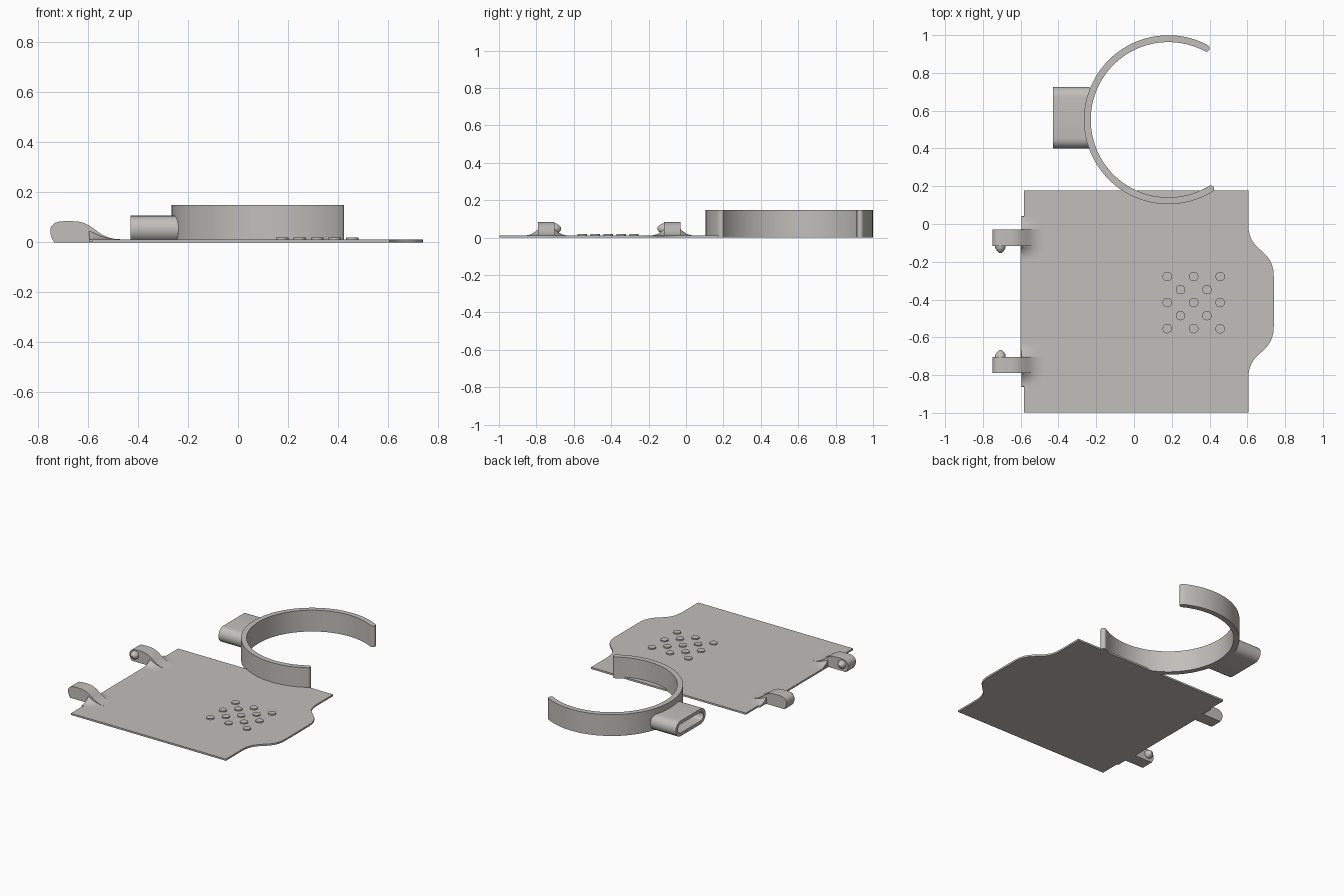
import bpy, bmesh, math
from mathutils import Vector
from mathutils.geometry import interpolate_bezier

cube = bpy.data.objects.get("Cube")
if cube:
    bpy.data.objects.remove(cube)

grey = bpy.data.materials.new("warm_grey")
grey.use_nodes = True
COLOUR = (0.53, 0.52, 0.49, 1)
grey.diffuse_color = COLOUR
grey.node_tree.nodes["Principled BSDF"].inputs["Base Color"].default_value = COLOUR


def loft(name, rings):
    """Skin a list of equal-length rings and cap both ends."""
    bm = bmesh.new()
    rows = [[bm.verts.new(p) for p in ring] for ring in rings]
    n = len(rows[0])
    for a, b in zip(rows, rows[1:]):
        for i in range(n):
            j = (i + 1) % n
            bm.faces.new((a[i], a[j], b[j], b[i]))
    bm.faces.new(rows[0])
    bm.faces.new(rows[-1])
    bmesh.ops.recalc_face_normals(bm, faces=bm.faces)
    mesh = bpy.data.meshes.new(name)
    bm.to_mesh(mesh)
    bm.free()
    mesh.materials.append(grey)
    obj = bpy.data.objects.new(name, mesh)
    bpy.context.collection.objects.link(obj)
    bpy.ops.object.select_all(action='DESELECT')
    obj.select_set(True)
    bpy.context.view_layer.objects.active = obj
    bpy.ops.object.shade_smooth_by_angle(angle=math.radians(35))
    return obj


def upright(name, pts, z0, z1):
    return loft(name, [[(x, y, z) for x, y in pts] for z in (z0, z1)])


def bezier(a, b, c, d, n=14):
    return [(p.x, p.y) for p in interpolate_bezier(*map(Vector, (a, b, c, d)), n)]


def arc(cx, cy, r, a0, a1, n):
    angles = [math.radians(a0 + (a1 - a0) * i / n) for i in range(n + 1)]
    return [(cx + r * math.cos(t), cy + r * math.sin(t)) for t in angles]


THICK = 0.012
MID = -0.41   # mirror line of the plate in y

# Flat plate with a curved tab on its left edge
s_curve = bezier((0.605, 0.41), (0.605, 0.25), (0.74, 0.29), (0.74, 0.13))
half = [(-0.6, 0.30), (-0.583, 0.30), (-0.583, 0.587), (0.605, 0.587)] + s_curve
outline = half + [(x, -y) for x, y in reversed(half)]
upright("plate", [(x, y + MID) for x, y in outline], 0, THICK)

# Raised grip dots in a chequered square
for i in range(-2, 3):
    for j in range(-2, 3):
        if (i + j) % 2 == 0:
            dot = arc(0.316 + i * 0.07, MID - 0.006 + j * 0.069, 0.025, 0, 345, 23)
            upright("grip_dot", dot, THICK - 0.004, 0.02)

# Hinge arms, each with a blended foot and a pointed pin
nose = bezier((-0.735, 0), (-0.765, 0.045), (-0.75, 0.084), (-0.70, 0.084))
slope = bezier((-0.66, 0.084), (-0.57, 0.084), (-0.57, 0.013), (-0.47, THICK), 20)
arm = nose + slope + [(-0.47, 0)]
for side, word in ((1, "back"), (-1, "front")):
    def at(y):
        return MID + side * y

    loft(word + "_hinge_arm", [[(x, at(y), z) for x, z in arm] for y in (0.293, 0.38)])

    sections = []
    for x, z in slope:
        if x < -0.60:
            continue
        rise = 0.6 * (z - THICK)
        ring = [(x, at(0.22), 0.002)]
        steps = [k / 8 for k in range(9)]
        ring += [(x, at(0.223 + 0.07 * t), THICK + rise * t ** 2) for t in steps]
        ring += [(x, at(0.45 - 0.07 * t), THICK + rise * t ** 2) for t in reversed(steps)]
        ring.append((x, at(0.453), 0.002))
        sections.append(ring)
    loft(word + "_arm_foot", sections)

    pin = [(0.30, 0.028), (0.283, 0.028), (0.268, 0.018), (0.257, 0.006)]
    loft(word + "_hinge_pin",
         [[(x, at(y), z) for x, z in arc(-0.707, 0.048, r, 0, 345, 23)] for y, r in pin])

# Open clip ring with rounded tips
CX, CY, OUTER, INNER = 0.182, 0.552, 0.447, 0.411
START, END = 62, 301.5
MEAN, CAP = (OUTER + INNER) / 2, (OUTER - INNER) / 2


def tip(angle, a0):
    (x, y), = arc(CX, CY, MEAN, angle, angle, 1)[:1]
    return arc(x, y, CAP, a0, a0 + 180, 8)[1:-1]


clip = arc(CX, CY, OUTER, START, END, 72) + tip(END, END)
clip += arc(CX, CY, INNER, END, START, 72) + tip(START, START + 180)
upright("clip_ring", clip, 0, 0.148)


# Hollow oval sleeve joined to the ring
def oval(x, r):
    pts = arc(0.5625 + 0.11, 0.053, r, -90, 90, 14) + arc(0.5625 - 0.11, 0.053, r, 90, 270, 14)
    return [(x, y, z) for y, z in pts]


loft("oval_sleeve", [oval(-0.235, 0.053), oval(-0.43, 0.053),
                     oval(-0.43, 0.03), oval(-0.255, 0.03)])
